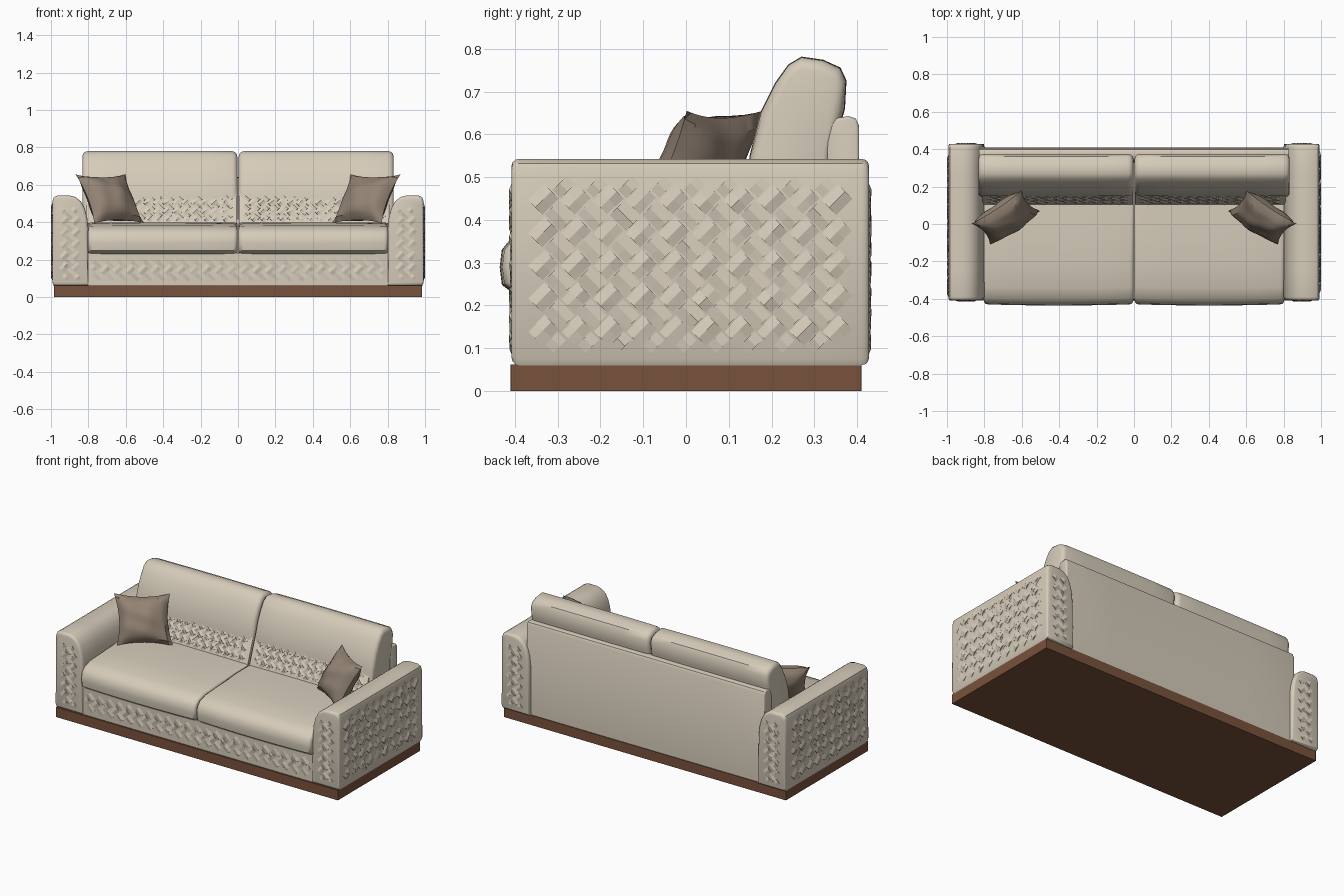
import bpy, bmesh, math, random
from mathutils import Vector

if "Cube" in bpy.data.objects:
    bpy.data.objects.remove(bpy.data.objects["Cube"])

random.seed(4)


def material(name, rgb):
    m = bpy.data.materials.new(name)
    m.diffuse_color = (*rgb, 1)
    m.use_nodes = True
    m.node_tree.nodes["Principled BSDF"].inputs["Base Color"].default_value = m.diffuse_color
    return m


CREAM = material("cream fabric", (0.67, 0.60, 0.49))
TAUPE = material("taupe fabric", (0.29, 0.225, 0.172))
WOOD = material("brown wood", (0.19, 0.085, 0.045))


def finish(name, bm, mat, angle=40):
    bmesh.ops.recalc_face_normals(bm, faces=bm.faces)
    me = bpy.data.meshes.new(name)
    bm.to_mesh(me)
    bm.free()
    me.materials.append(mat)
    ob = bpy.data.objects.new(name, me)
    bpy.context.collection.objects.link(ob)
    bpy.ops.object.select_all(action='DESELECT')
    ob.select_set(True)
    bpy.context.view_layer.objects.active = ob
    if angle:
        bpy.ops.object.shade_smooth_by_angle(angle=math.radians(angle))
    return ob


def soft_prism(name, profile, axis, a, b, mat, r=0.02, bulge=0.0, angle=40):
    """Closed profile swept from a to b, ends rounded by r, middle swollen by bulge."""
    bm = bmesh.new()
    pts = [Vector(p) for p in profile]
    c = sum(pts, Vector((0, 0))) / len(pts)
    steps = [(a + r * (1 - math.cos(t)), r * (1 - math.sin(t))) for t in (0, 0.5, 1.0, 1.57)]
    steps += [(a + (b - a) * f, -bulge * math.sin(math.pi * f)) for f in (0.2, 0.35, 0.5, 0.65, 0.8)]
    steps += [(b - r * (1 - math.cos(t)), r * (1 - math.sin(t))) for t in (1.57, 1.0, 0.5, 0)]
    rings = []
    for pos, inset in steps:
        ring = []
        for p in pts:
            q = p + (c - p).normalized() * inset
            ring.append(bm.verts.new((pos, q.x, q.y) if axis == 'x' else (q.x, pos, q.y)))
        rings.append(ring)
    n = len(pts)
    for r0, r1 in zip(rings, rings[1:]):
        for i in range(n):
            bm.faces.new((r0[i], r0[(i + 1) % n], r1[(i + 1) % n], r1[i]))
    bm.faces.new(rings[0])
    bm.faces.new(rings[-1])
    return finish(name, bm, mat, angle)


def weave(name, origin, u, v, w, h, s, height):
    """Diagonal basket weave of gabled strips, s wide, filling a w by h rectangle."""
    origin, u, v = Vector(origin), Vector(u).normalized(), Vector(v).normalized()
    n = u.cross(v)
    k = math.sqrt(0.5)
    bm = bmesh.new()
    count = int((w + h) / (2 * s)) + 2
    for i in range(-count, count):
        for j in range(-count, count):
            for strip in (0, 1):
                x0, y0, x1, y1 = 0, strip, 2, strip + 1
                flat = [(x0, y0), (x1, y0), (x1, y1), (x0, y1), (1, y0), (1, y1)]
                if (i + j) % 2:
                    flat = [(q, p) for p, q in flat]
                flat = [((p + 2 * i) * s, (q + 2 * j) * s) for p, q in flat]
                flat = [((p - q) * k + w / 2, (p + q) * k + h / 2) for p, q in flat]
                if any(p < 0 or p > w or q < 0 or q > h for p, q in flat):
                    continue
                top = height * random.uniform(0.4, 1)
                vs = [bm.verts.new(origin + u * p + v * q + n * (top if m > 3 else -0.001))
                      for m, (p, q) in enumerate(flat)]
                for f in ((0, 4, 5, 3), (4, 1, 2, 5), (0, 1, 4), (3, 5, 2)):
                    face = bm.faces.new([vs[m] for m in f])
                    face.normal_update()
                    if face.normal.dot(n) < 0:
                        face.normal_flip()
    me = bpy.data.meshes.new(name)
    bm.to_mesh(me)
    bm.free()
    me.materials.append(CREAM)
    bpy.context.collection.objects.link(bpy.data.objects.new(name, me))


def throw_pillow(name, side):
    """Square pillow with pointed corners, leaning back into the sofa corner."""
    bm = bmesh.new()
    right = Vector((0.83, 0.55, 0)).normalized()
    up = Vector((-0.10, 0.11, 0.26)).normalized()
    normal = right.cross(up)
    centre = Vector((-0.685, 0.035, 0.525))
    N = 14
    for face_side in (1, -1):
        grid = []
        for i in range(N + 1):
            row = []
            for j in range(N + 1):
                a, b = 2 * i / N - 1, 2 * j / N - 1
                puff = 0.075 * (max(0, (1 - a * a) * (1 - b * b))) ** 0.5
                puff *= 1 + 0.12 * math.sin(5 * a + 3 * b) * math.cos(4 * b - 2 * a)
                p = centre + right * 0.16 * a * (1 - 0.13 * (1 - b * b))
                p += up * 0.15 * b * (1 - 0.13 * (1 - a * a)) + normal * puff * face_side
                p.x *= -side
                row.append(bm.verts.new(p))
            grid.append(row)
        for i in range(N):
            for j in range(N):
                bm.faces.new((grid[i][j], grid[i + 1][j], grid[i + 1][j + 1], grid[i][j + 1]))
    bmesh.ops.remove_doubles(bm, verts=bm.verts, dist=0.0005)
    finish(name, bm, TAUPE, 35)


# Wooden plinth
soft_prism("plinth", [(-0.41, 0), (0.41, 0), (0.41, 0.062), (-0.41, 0.062)],
           'x', -0.985, 0.985, WOOD, 0.001, angle=0)

# Seat base with woven front, and back panel
soft_prism("seat_base", [(-0.40, 0.06), (0.38, 0.06), (0.38, 0.235), (-0.40, 0.235)],
           'x', -0.82, 0.82, CREAM, 0.004)
weave("seat_base_weave", (-0.80, -0.40, 0.065), (1, 0, 0), (0, 0, 1), 1.6, 0.165, 0.024, 0.006)
soft_prism("back_panel", [(0.33, 0.06), (0.405, 0.06), (0.405, 0.62), (0.397, 0.637), (0.38, 0.643),
                          (0.35, 0.638), (0.335, 0.625), (0.33, 0.60)],
           'x', -0.83, 0.83, CREAM, 0.008)

SEAT = [(-0.40, 0.232), (-0.425, 0.25), (-0.43, 0.29), (-0.425, 0.33), (-0.40, 0.36), (-0.34, 0.38),
        (-0.2, 0.392), (0.0, 0.398), (0.2, 0.395), (0.2, 0.232)]
BACK = [(0.14, 0.39), (0.15, 0.55), (0.175, 0.65), (0.21, 0.72), (0.24, 0.762), (0.27, 0.78),
        (0.32, 0.773), (0.36, 0.755), (0.374, 0.725), (0.37, 0.66), (0.34, 0.55), (0.32, 0.39)]
LUMBAR = [(0.10, 0.385), (0.18, 0.615), (0.19, 0.624), (0.21, 0.62), (0.23, 0.385)]
ARM = [(0.80, 0.06), (0.985, 0.06), (0.992, 0.075), (0.992, 0.51), (0.985, 0.532), (0.965, 0.543),
       (0.90, 0.543), (0.87, 0.535), (0.84, 0.512), (0.82, 0.475), (0.807, 0.43), (0.80, 0.37)]

for side, tag in ((-1, "left"), (1, "right")):
    def span(a, b):
        return (a, b) if side > 0 else (-b, -a)

    # Cushions
    soft_prism(tag + "_seat_cushion", SEAT, 'x', *span(0.003, 0.803), CREAM, 0.022, 0.006)
    soft_prism(tag + "_back_cushion", BACK, 'x', *span(0.004, 0.832), CREAM, 0.028, 0.002)
    soft_prism(tag + "_lumbar_cushion", LUMBAR, 'x', *span(0.006, 0.81), CREAM, 0.01)
    weave(tag + "_lumbar_weave", (span(0.015, 0.80)[0], 0.1035, 0.395), (1, 0, 0), (0, 0.08, 0.23),
          0.785, 0.235, 0.018, 0.007)

    # Arm with woven outside, front and back
    soft_prism(tag + "_arm", [(side * x, z) for x, z in ARM], 'y', -0.408, 0.428, CREAM, 0.018)
    weave(tag + "_arm_side_weave", (side * 0.992, -0.39 * side, 0.07), (0, side, 0), (0, 0, 1),
          0.80, 0.45, 0.027, 0.008)
    x0, x1 = span(0.82, 0.975)
    weave(tag + "_arm_front_weave", (x0, -0.408, 0.075), (1, 0, 0), (0, 0, 1),
          0.155, 0.42, 0.022, 0.006)
    weave(tag + "_arm_back_weave", (x1, 0.428, 0.075), (-1, 0, 0), (0, 0, 1),
          0.155, 0.42, 0.022, 0.006)

    throw_pillow(tag + "_throw_pillow", side)
